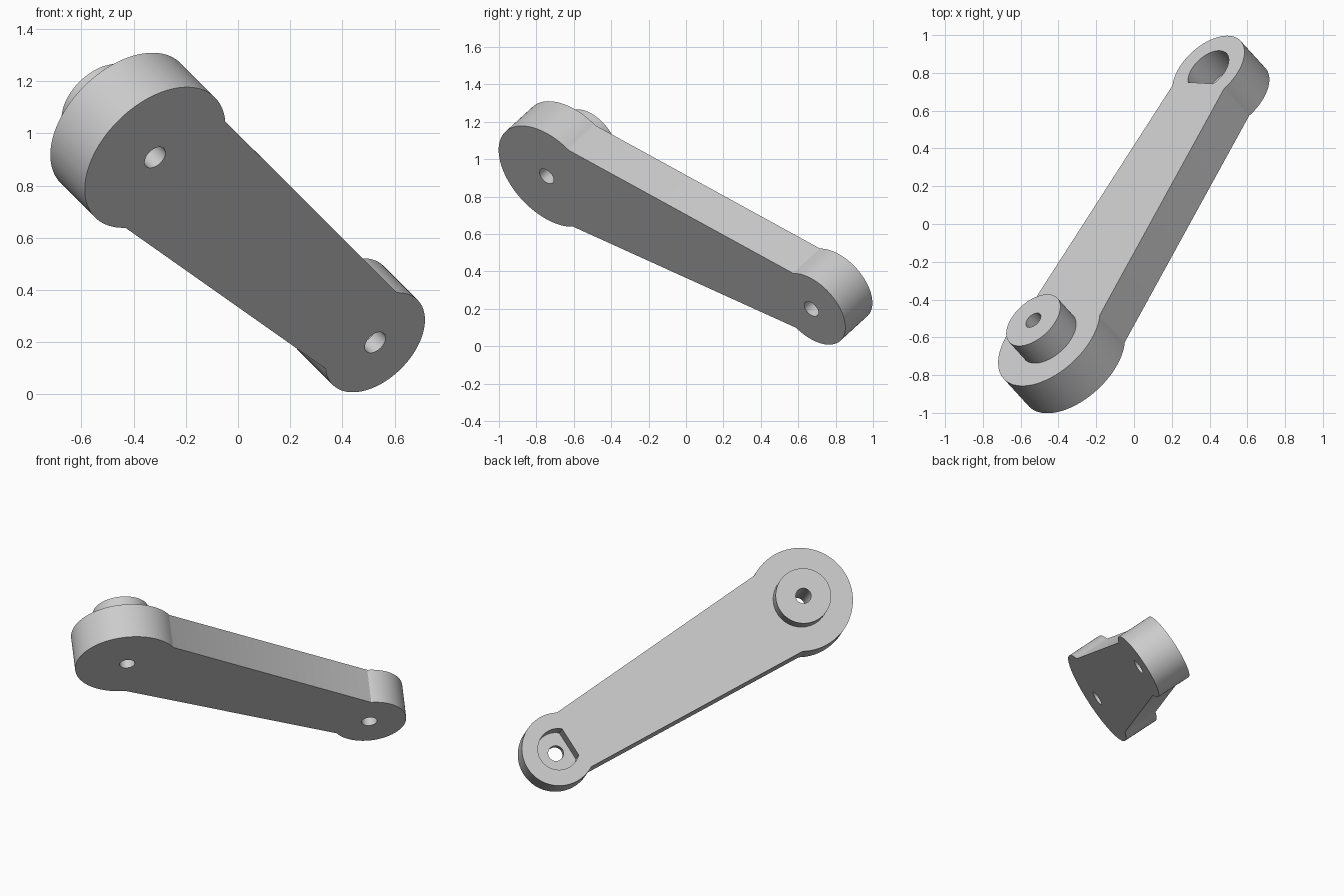
import bpy, bmesh
from math import sqrt, atan2, pi, cos, sin, radians
from mathutils import Vector, Matrix

cube = bpy.data.objects.get("Cube")
if cube:
    bpy.data.objects.remove(cube)

# Main dimensions, in a local frame: x along the arm, z through its thickness
LENGTH, THICK = 1.794, 0.236
BIG_R, SMALL_R = 0.325, 0.23
BOSS_R, BOSS_TOP = 0.173, 0.385
HOLE_R = 0.048
SOCKET_R, SOCKET_FLAT, SOCKET_DEPTH = 0.13, 0.087, 0.165
BIG_HALF, SMALL_HALF = 0.28, 0.2      # arm half width where it meets each end

# Tilted frame of the whole part
origin = Vector((-0.318, -0.745, 0.908))
u = Vector((0.845, 1.417, -0.71)).normalized()
n = Vector((-0.555, 0.62, 0.555))
n = (n - u * n.dot(u)).normalized()
v = n.cross(u)
frame = Matrix((u, v, n)).transposed().to_4x4()
frame.translation = origin

grey = bpy.data.materials.new("light grey")
grey.use_nodes = True
grey.diffuse_color = (0.6, 0.6, 0.6, 1)
grey.node_tree.nodes["Principled BSDF"].inputs["Base Color"].default_value = grey.diffuse_color


def arc(cx, r, start, end, steps=72):
    """Points along an arc centred on the arm's axis."""
    angles = [start + (end - start) * i / steps for i in range(steps + 1)]
    return [(cx + r * cos(a), r * sin(a)) for a in angles]


def circle(cx, r):
    return arc(cx, r, 0, 2 * pi)[:-1]


def prism(name, outline, z0, z1):
    """Extrude a flat outline between two heights."""
    bm = bmesh.new()
    face = bm.faces.new([bm.verts.new((x, y, z0)) for x, y in outline])
    top = bmesh.ops.extrude_face_region(bm, geom=[face])["geom"]
    verts = [g for g in top if isinstance(g, bmesh.types.BMVert)]
    bmesh.ops.translate(bm, verts=verts, vec=(0, 0, z1 - z0))
    bmesh.ops.recalc_face_normals(bm, faces=bm.faces)
    mesh = bpy.data.meshes.new(name)
    bm.to_mesh(mesh)
    bm.free()
    mesh.materials.append(grey)
    ob = bpy.data.objects.new(name, mesh)
    bpy.context.collection.objects.link(ob)
    ob.matrix_world = frame
    return ob


def cut(ob, cutters):
    """Cut each cutter out of the object and bake the result."""
    for c in cutters:
        mod = ob.modifiers.new("cut", "BOOLEAN")
        mod.operation, mod.solver, mod.object = "DIFFERENCE", "EXACT", c
    bpy.context.view_layer.update()
    evaluated = ob.evaluated_get(bpy.context.evaluated_depsgraph_get())
    mesh = bpy.data.meshes.new_from_object(evaluated)
    ob.modifiers.clear()
    ob.data = mesh


# Arm outline: large round end, straight tapering sides, small round end
a = atan2(BIG_HALF, sqrt(BIG_R ** 2 - BIG_HALF ** 2))
b = pi - atan2(SMALL_HALF, sqrt(SMALL_R ** 2 - SMALL_HALF ** 2))
outline = arc(0, BIG_R, a, 2 * pi - a) + arc(LENGTH, SMALL_R, -b, b)
arm = prism("crank_arm", outline, 0, THICK)
boss = prism("round_boss", circle(0, BOSS_R), THICK, BOSS_TOP)

# Bolt holes and the D-shaped socket
flat = pi - atan2(sqrt(SOCKET_R ** 2 - SOCKET_FLAT ** 2), SOCKET_FLAT)
big_hole = prism("big_hole_cutter", circle(0, HOLE_R), -0.1, 0.5)
small_hole = prism("small_hole_cutter", circle(LENGTH, HOLE_R), -0.1, 0.5)
socket = prism("socket_cutter", arc(LENGTH, SOCKET_R, -flat, flat),
               THICK - SOCKET_DEPTH, 0.5)
cutters = [big_hole, small_hole, socket]
cut(arm, cutters)
cut(boss, [big_hole])
for c in cutters:
    bpy.data.objects.remove(c)

# Smooth the round walls, keep the edges sharp
bpy.ops.object.select_all(action="DESELECT")
for ob in (arm, boss):
    ob.select_set(True)
bpy.context.view_layer.objects.active = arm
bpy.ops.object.shade_smooth_by_angle(angle=radians(30))
